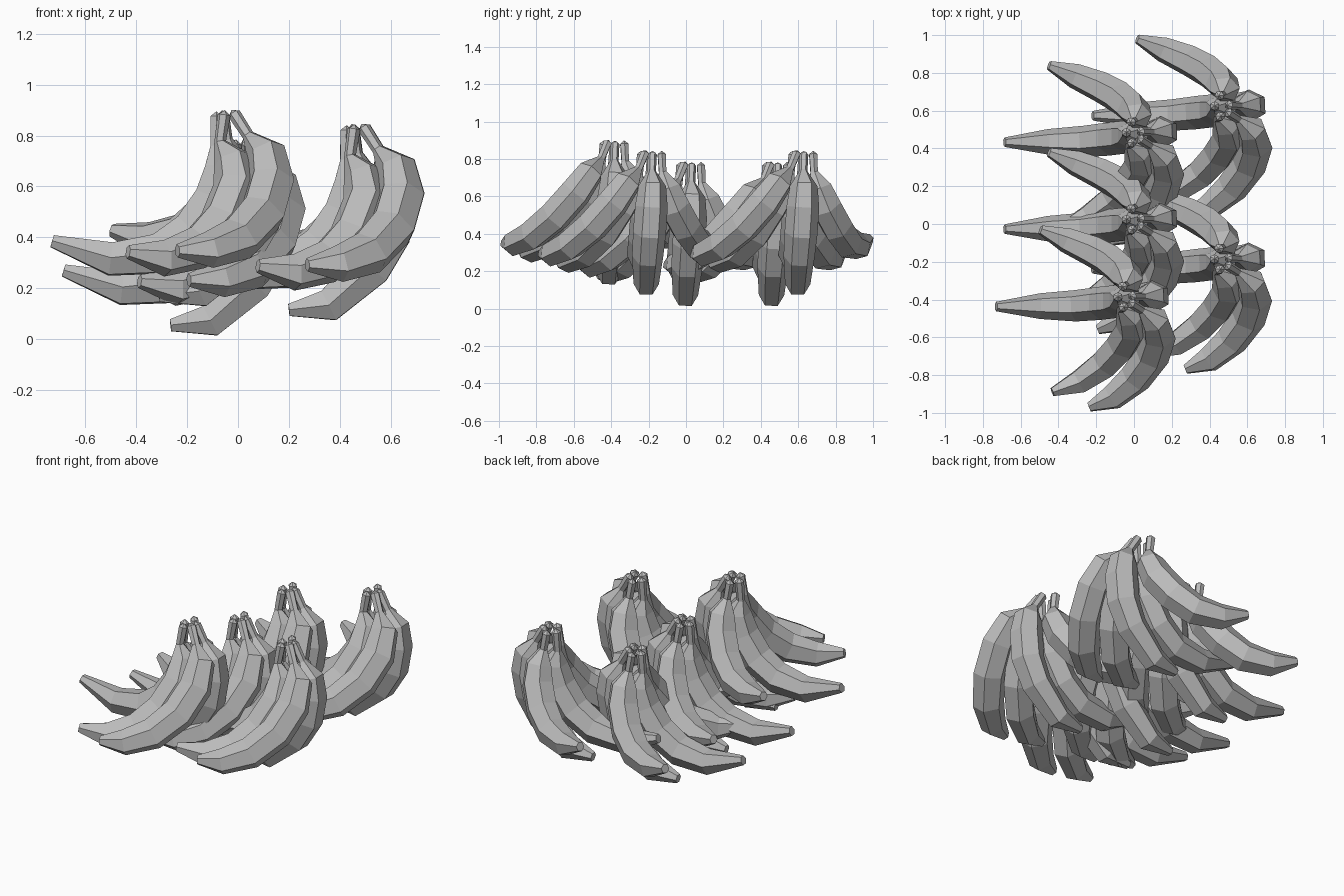
import bpy, bmesh, math
from mathutils import Vector

if "Cube" in bpy.data.objects:
    bpy.data.objects.remove(bpy.data.objects["Cube"])

grey = bpy.data.materials.new("plain grey")
grey.diffuse_color = (0.5, 0.5, 0.5, 1)
grey.use_nodes = True
grey.node_tree.nodes["Principled BSDF"].inputs["Base Color"].default_value = grey.diffuse_color

# Centre line of each fruit, from stem end to blossom tip (front bunch position)
PATHS = {
    "back_banana": [(-.06, -.33, .88), (-.045, -.325, .785), (-.03, -.30, .70), (-.05, -.26, .60),
                    (-.12, -.20, .49), (-.22, -.145, .41), (-.36, -.085, .39), (-.495, -.03, .428)],
    "left_banana": [(-.085, -.385, .875), (-.088, -.395, .76), (-.06, -.40, .68), (-.09, -.41, .55),
                    (-.18, -.42, .42), (-.31, -.433, .335), (-.50, -.435, .315), (-.73, -.437, .385)],
    "front_left_banana": [(-.055, -.44, .88), (-.07, -.45, .775), (-.02, -.48, .70), (-.005, -.55, .60),
                          (-.06, -.64, .46), (-.155, -.74, .36), (-.29, -.835, .318), (-.432, -.89, .343)],
    "front_right_banana": [(-.015, -.42, .885), (.04, -.455, .80), (.11, -.51, .73), (.13, -.59, .62),
                           (.095, -.70, .495), (.005, -.82, .395), (-.115, -.92, .35), (-.238, -.97, .347)],
    "right_banana": [(-.01, -.38, .88), (.045, -.383, .79), (.09, -.38, .71), (.10, -.385, .60),
                     (.08, -.395, .46), (.01, -.405, .335), (-.155, -.413, .187), (-.31, -.418, .17)],
}
RADII = [.025, .023, .076, .090, .091, .086, .070, .026]
BUNCHES = [(0, 0, 0), (.51, .20, -.055), (.512, 1.01, -.055), (.045, .87, -.115), (.045, .41, -.115)]


def banana(path):
    """Six-sided tapered tube swept along a bent path."""
    pts = [Vector(p) for p in path]
    side = (pts[3] - pts[0]).cross(pts[-1] - pts[3]).normalized()
    bm = bmesh.new()
    rings = []
    for i, p in enumerate(pts):
        t = (pts[min(i + 1, len(pts) - 1)] - pts[max(i - 1, 0)]).normalized()
        u = (side - t * side.dot(t)).normalized()
        v = t.cross(u)
        r = RADII[i]
        rings.append([bm.verts.new(p + r * (u * math.cos(k * math.pi / 3) * .97
                                            + v * math.sin(k * math.pi / 3) * 1.05))
                      for k in range(6)])
    for a, b in zip(rings, rings[1:]):
        for k in range(6):
            bm.faces.new((a[k], a[(k + 1) % 6], b[(k + 1) % 6], b[k]))
    bm.faces.new(rings[-1])
    # pointed stem cap
    cap = bm.verts.new(pts[0] + (pts[0] - pts[1]).normalized() * .02)
    for k in range(6):
        bm.faces.new((cap, rings[0][(k + 1) % 6], rings[0][k]))
    bmesh.ops.recalc_face_normals(bm, faces=bm.faces)
    mesh = bpy.data.meshes.new("banana")
    bm.to_mesh(mesh)
    bm.free()
    mesh.materials.append(grey)
    return mesh


# Five identical bunches of five fruits
for name, path in PATHS.items():
    mesh = banana(path)
    for n, offset in enumerate(BUNCHES, 1):
        ob = bpy.data.objects.new(f"{name}_{n}", mesh)
        ob.location = offset
        bpy.context.collection.objects.link(ob)
